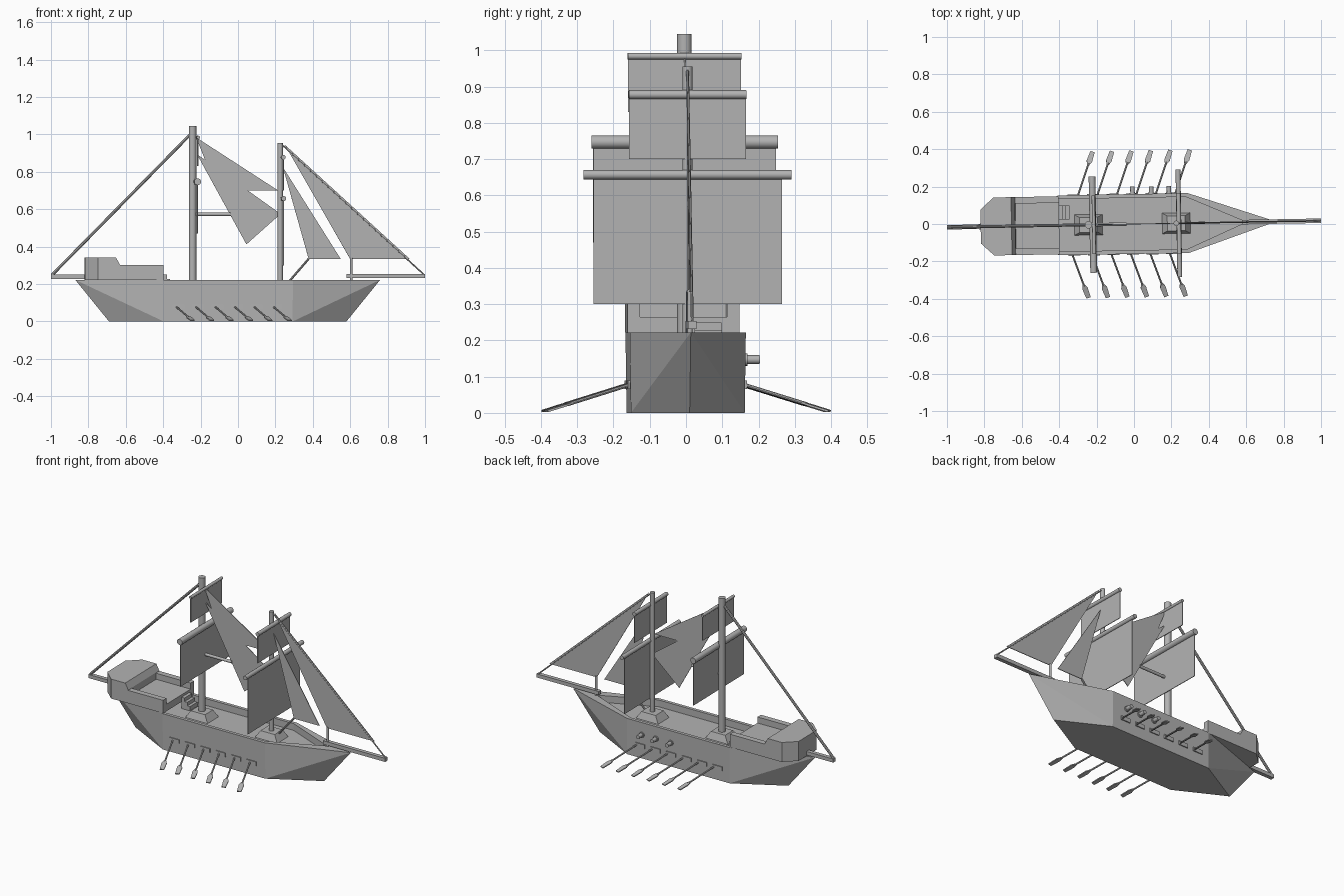
import bpy, bmesh, math
from mathutils import Vector, Matrix

cube = bpy.data.objects.get("Cube")
if cube:
    bpy.data.objects.remove(cube, do_unlink=True)

GREY = (0.45, 0.45, 0.45, 1)
mat = bpy.data.materials.new("plain grey")
mat.use_nodes = True
mat.diffuse_color = GREY
mat.node_tree.nodes["Principled BSDF"].inputs["Base Color"].default_value = GREY
YAW = Matrix.Rotation(math.radians(1), 4, 'Z')   # the whole ship sits slightly turned


def finish(name, bm, smooth=False):
    bmesh.ops.recalc_face_normals(bm, faces=bm.faces)
    bm.transform(YAW)
    mesh = bpy.data.meshes.new(name)
    bm.to_mesh(mesh)
    bm.free()
    mesh.materials.append(mat)
    obj = bpy.data.objects.new(name, mesh)
    bpy.context.collection.objects.link(obj)
    if smooth:
        bpy.ops.object.select_all(action='DESELECT')
        obj.select_set(True)
        bpy.context.view_layer.objects.active = obj
        bpy.ops.object.shade_smooth_by_angle(angle=math.radians(40))
    return obj


def loft(name, rings, tips=()):
    """Join matching rings and cap both ends; tips fold toward the upper ring's point."""
    bm = bmesh.new()
    loops = [[bm.verts.new(p) for p in ring] for ring in rings]
    n = len(loops[0])
    for k, (a, b) in enumerate(zip(loops, loops[1:])):
        for i in range(n):
            j = (i + 1) % n
            if k == 0 and i in tips:
                bm.faces.new((a[i], a[j], b[i]))
                bm.faces.new((a[j], b[j], b[i]))
            elif k == 0 and j in tips:
                bm.faces.new((a[i], a[j], b[j]))
                bm.faces.new((a[i], b[j], b[i]))
            else:
                bm.faces.new((a[i], a[j], b[j], b[i]))
    bm.faces.new(loops[0])
    bm.faces.new(loops[-1])
    return finish(name, bm)


def prism(name, pts, vec):
    v = Vector(vec)
    return loft(name, [[Vector(p) - v / 2 for p in pts], [Vector(p) + v / 2 for p in pts]])


def box(name, x0, x1, y0, y1, z0, z1):
    z = (z0 + z1) / 2
    return prism(name, [(x0, y0, z), (x1, y0, z), (x1, y1, z), (x0, y1, z)], (0, 0, z1 - z0))


def rod(name, a, b, r, sides=16):
    a, b = Vector(a), Vector(b)
    bm = bmesh.new()
    rot = (b - a).to_track_quat('Z', 'Y').to_matrix().to_4x4()
    bmesh.ops.create_cone(bm, cap_ends=True, segments=sides, radius1=r, radius2=r,
                          depth=(b - a).length, matrix=Matrix.Translation((a + b) / 2) @ rot)
    return finish(name, bm, True)


# Hull with bulwark and sunken deck
def boat_ring(stern, aft, fore, bow, w, z):
    return [(bow, 0, z), (fore, w, z), (aft, w, z), (stern, 0, z), (aft, -w, z), (fore, -w, z)]


loft("hull", [boat_ring(-0.69, -0.4, 0.29, 0.58, 0.157, 0),
              boat_ring(-0.87, -0.4, 0.29, 0.76, 0.16, 0.222),
              boat_ring(-0.6, -0.4, 0.28, 0.6, 0.14, 0.222),
              boat_ring(-0.6, -0.4, 0.28, 0.6, 0.14, 0.18)], tips=(0, 3))


# Stern cabin, quarterdeck and steps
def cabin_ring(front, z):
    return [(-0.82, -0.09, z), (-0.75, -0.155, z), (front, -0.155, z),
            (front, 0.155, z), (-0.75, 0.155, z), (-0.82, 0.09, z)]


loft("stern_cabin", [cabin_ring(-0.63, 0.222), cabin_ring(-0.635, 0.305), cabin_ring(-0.655, 0.342)])
box("quarterdeck", -0.64, -0.4, -0.155, 0.155, 0.222, 0.265)
for side, s in (("right", -1), ("left", 1)):
    ys = sorted((s * 0.12, s * 0.155))
    box(side + "_quarterdeck_rail", -0.64, -0.4, *ys, 0.26, 0.302)
for i in range(3):
    box("step", -0.4 + 0.018 * i, -0.38 + 0.018 * i, 0.03, 0.105, 0.18, 0.25 - 0.022 * i)

# Bowsprit, stern boom and jib post
box("bowsprit", 0.58, 1.0, -0.012, 0.012, 0.232, 0.254)
box("stern_boom", -1.0, -0.8, -0.012, 0.012, 0.228, 0.25)
rod("jib_post", (0.605, 0, 0.2), (0.605, 0, 0.34), 0.007)

# Masts on tapered blocks
for name, x, r, top in (("main", -0.243, 0.02, 1.045), ("fore", 0.226, 0.014, 0.955)):
    rod(name + "_mast", (x, 0, 0.17), (x, 0, top), r)
    rings = [[(x + a * sx, b * sy, z) for sx, sy in ((-1, -1), (1, -1), (1, 1), (-1, 1))]
             for a, b, z in ((0.075, 0.055, 0.18), (0.048, 0.04, 0.222))]
    loft(name + "_mast_block", rings)

# Yards with square sails: x, yard z, radius, half length, half sail width, sail foot
for name, x, z, r, yard, wide, foot in (
        ("main_lower", -0.22, 0.747, 0.018, 0.257, 0.252, 0.47),
        ("main_upper", -0.215, 0.984, 0.009, 0.157, 0.156, 0.83),
        ("fore_lower", 0.24, 0.657, 0.013, 0.287, 0.26, 0.3),
        ("fore_upper", 0.24, 0.878, 0.012, 0.162, 0.161, 0.7)):
    rod(name + "_yard", (x, -yard, z), (x, yard, z), r)
    box(name + "_sail", x - 0.002, x + 0.002, -wide, wide, foot, z)

# Fore-and-aft triangular sails
for name, pts in (
        ("jib_sail", ((0.25, 0.945), (0.92, 0.333), (0.6, 0.333))),
        ("inner_jib_sail", ((0.24, 0.825), (0.55, 0.333), (0.378, 0.333))),
        ("upper_stay_sail", ((-0.225, 0.985), (0.215, 0.7), (-0.11, 0.7))),
        ("lower_stay_sail", ((-0.22, 0.895), (0.228, 0.575), (0.045, 0.412)))):
    prism(name, [(x, 0, z) for x, z in pts], (0, 0.004, 0))

# Boom and ropes
rod("main_boom", (-0.24, 0, 0.573), (-0.04, 0, 0.573), 0.009)
rod("back_stay", (-0.995, 0, 0.248), (-0.25, 0, 1.005), 0.008, 8)
rod("fore_stay", (0.23, 0, 0.95), (0.995, 0, 0.25), 0.004, 8)
rod("jib_sheet", (0.378, 0, 0.335), (0.27, 0, 0.21), 0.006, 8)

# Oars and their ports on both sides
for side, s, shift in (("right", -1, 0), ("left", 1, 0.035)):
    for i in range(6):
        x = -0.32 + 0.104 * i
        ys = sorted((s * 0.15, s * 0.164))
        box(side + "_oar_port", x - 0.032, x + 0.032, *ys, 0.066, 0.09)
        start = Vector((x + shift - 0.015, s * 0.15, 0.08))
        along = Vector((0.085, s * 0.24, -0.075))
        rod(side + "_oar", start, start + along * 0.75, 0.005, 8)
        across = along.cross((0, 0, 1)).normalized()
        normal = along.cross(across).normalized()
        blade = [start + along * t + across * w for t, w in
                 ((0.7, -0.005), (0.79, -0.015), (1, -0.012), (1, 0.012), (0.79, 0.015), (0.7, 0.005))]
        prism(side + "_oar_blade", blade, normal * 0.006)

# Cannons on the left side
for x in (-0.005, 0.095, 0.19):
    rod("cannon_barrel", (x, 0.13, 0.147), (x, 0.2, 0.147), 0.012)
    rod("cannon_collar", (x, 0.15, 0.147), (x, 0.166, 0.147), 0.017)
